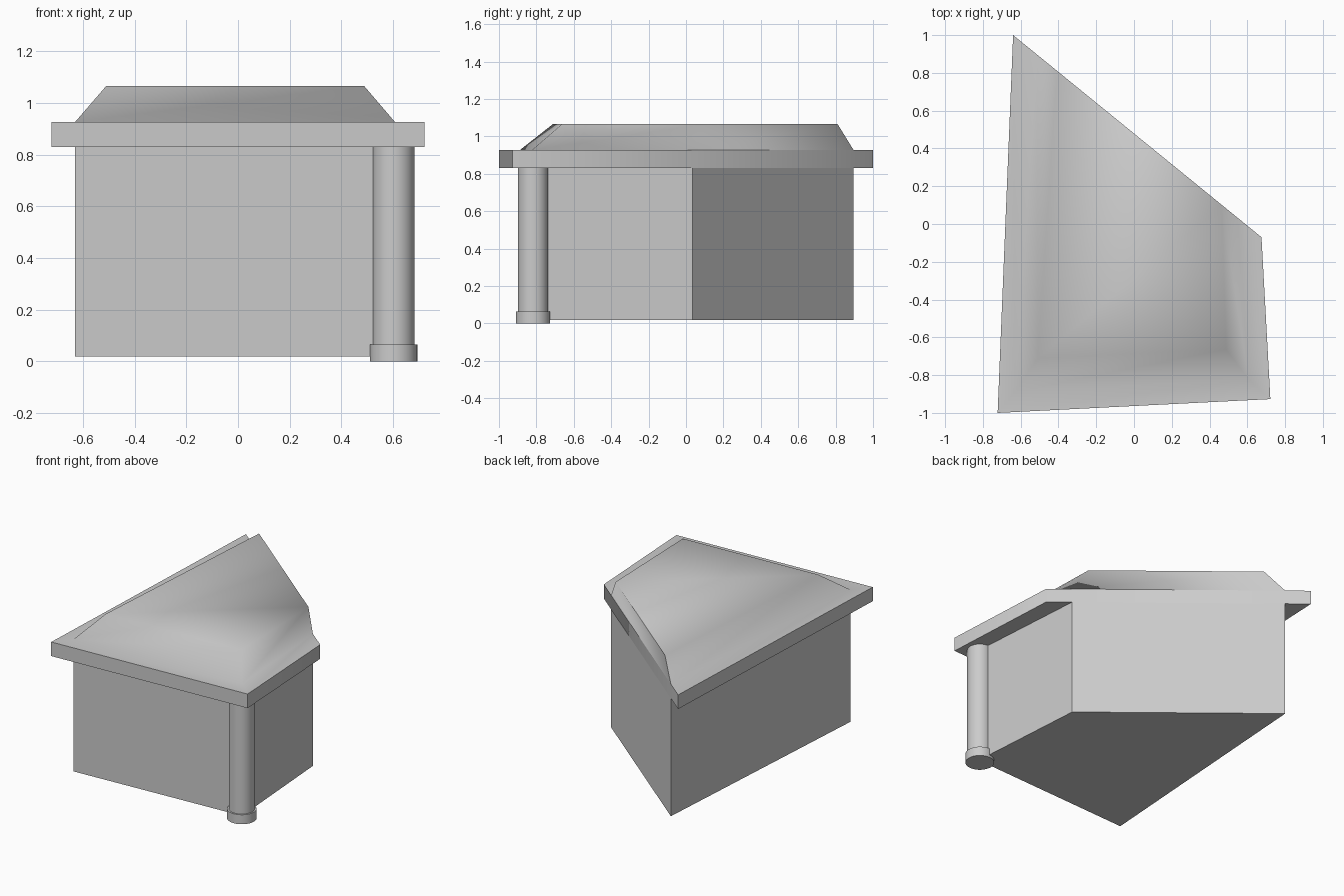
import bpy, bmesh
from math import radians

if "Cube" in bpy.data.objects:
    bpy.data.objects.remove(bpy.data.objects["Cube"])


def on_cut(x):
    """Point on the diagonal cutting plane shared by roof and walls."""
    return (x, 1.0 - 0.8137 * (x + 0.64))


def loft(name, rings):
    """Stack of (outline, z) rings joined by quads and capped at both ends."""
    bm = bmesh.new()
    loops = [[bm.verts.new((x, y, z)) for x, y in pts] for pts, z in rings]
    for a, b in zip(loops, loops[1:]):
        n = len(a)
        for i in range(n):
            j = (i + 1) % n
            bm.faces.new((a[i], a[j], b[j], b[i]))
    bm.faces.new(loops[0][::-1])
    bm.faces.new(loops[-1])
    bmesh.ops.recalc_face_normals(bm, faces=bm.faces)
    mesh = bpy.data.meshes.new(name)
    bm.to_mesh(mesh)
    bm.free()
    obj = bpy.data.objects.new(name, mesh)
    bpy.context.collection.objects.link(obj)
    return obj


def smooth(obj, angle):
    bpy.ops.object.select_all(action='DESELECT')
    obj.select_set(True)
    bpy.context.view_layer.objects.active = obj
    bpy.ops.object.shade_smooth_by_angle(angle=radians(angle))


def cylinder(name, radius, z0, z1):
    bpy.ops.mesh.primitive_cylinder_add(vertices=32, radius=radius, depth=z1 - z0,
                                        location=(0.602, -0.818, (z0 + z1) / 2))
    obj = bpy.context.object
    obj.name = name
    smooth(obj, 40)


# Outlines: front left, front right, back right, back left
eave = [(-0.722, -1.0), (0.722, -0.927), on_cut(0.675), on_cut(-0.64)]
wall = [(-0.63, -0.888), (0.607, -0.823), on_cut(0.546), on_cut(-0.512)]
ridge = [(-0.51, -0.711), (0.488, -0.663), on_cut(0.465), on_cut(-0.407)]

# Walls
loft("walls", [(wall, 0.018), (wall, 0.83)])

# Roof with flat eave and sloped upper part
roof = loft("roof", [(eave, 0.83), (eave, 0.927), (wall, 0.927), (ridge, 1.066)])
smooth(roof, 60)

# Corner column and its foot
cylinder("corner_column", 0.081, 0.06, 0.83)
cylinder("column_foot", 0.092, 0.0, 0.065)
